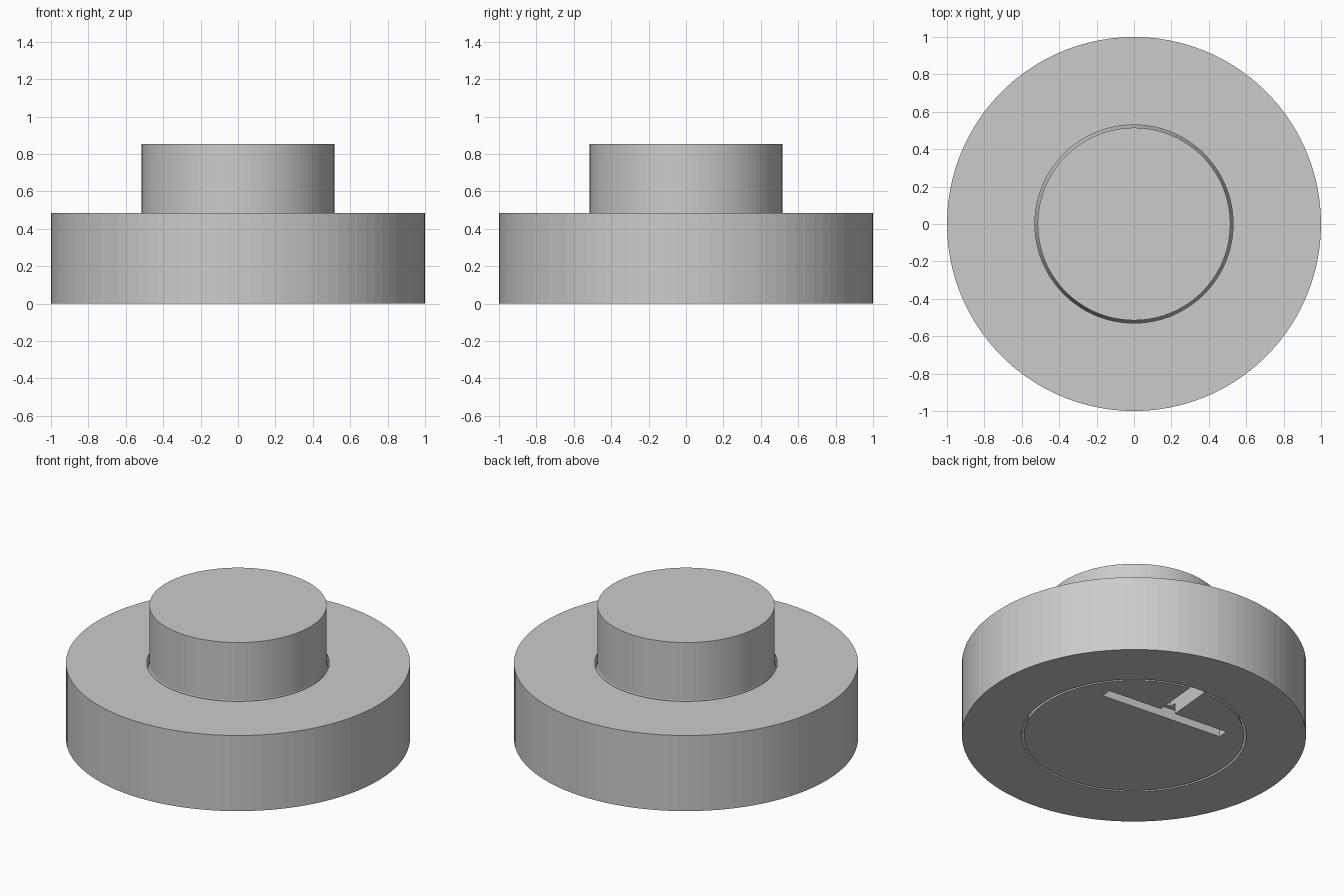
import bpy
import bmesh
from math import cos, sin, pi, radians
from mathutils import Matrix

SIDES = 100
TILT = radians(-5)

if "Cube" in bpy.data.objects:
    bpy.data.objects.remove(bpy.data.objects["Cube"])

grey = bpy.data.materials.new("light grey")
grey.use_nodes = True
colour = (0.6, 0.6, 0.6, 1)
grey.diffuse_color = colour
grey.node_tree.nodes["Principled BSDF"].inputs["Base Color"].default_value = colour


def add_object(name, bm):
    bmesh.ops.recalc_face_normals(bm, faces=bm.faces)
    mesh = bpy.data.meshes.new(name)
    bm.to_mesh(mesh)
    bm.free()
    mesh.materials.append(grey)
    obj = bpy.data.objects.new(name, mesh)
    bpy.context.collection.objects.link(obj)
    return obj


def lathe(name, profile, closed):
    """Turn a radius/height profile; an open profile is capped at both ends."""
    bm = bmesh.new()
    angles = [2 * pi * i / SIDES for i in range(SIDES)]
    rings = [[bm.verts.new((r * cos(a), r * sin(a), z)) for a in angles]
             for r, z in profile]
    pairs = list(zip(rings, rings[1:]))
    if closed:
        pairs.append((rings[-1], rings[0]))
    else:
        bm.faces.new(rings[0])
        bm.faces.new(rings[-1])
    for low, high in pairs:
        for i in range(SIDES):
            j = (i + 1) % SIDES
            bm.faces.new((low[i], low[j], high[j], high[i]))
    return add_object(name, bm)


def cut_box(target, name, x_half, y_min, y_max, depth):
    """Cut a box-shaped groove up from the underside."""
    bm = bmesh.new()
    bmesh.ops.create_cube(bm, size=1)
    place = (Matrix.Rotation(TILT, 4, "Z")
             @ Matrix.Translation((0, (y_min + y_max) / 2, depth / 2 - 0.05))
             @ Matrix.Diagonal((2 * x_half, y_max - y_min, depth + 0.1, 1)))
    bmesh.ops.transform(bm, matrix=place, verts=bm.verts)
    cutter = add_object(name, bm)
    cutter.hide_render = True
    groove = target.modifiers.new(name, "BOOLEAN")
    groove.operation = "DIFFERENCE"
    groove.solver = "EXACT"
    groove.object = cutter
    bpy.context.view_layer.objects.active = target
    bpy.ops.object.modifier_apply(modifier=groove.name)
    bpy.data.objects.remove(cutter)


# Outer ring with a tapered bore
lathe("outer_ring", [(1, 0), (1, 0.485), (0.53, 0.485), (0.653, 0)], closed=True)

# Captive button: flared base and straight top
button = lathe("button", [(0.64, 0), (0.515, 0.485), (0.515, 0.855)], closed=False)

# T-shaped groove under the button
cut_box(button, "groove_bar", 0.415, 0.275, 0.342, 0.07)
cut_box(button, "groove_channel", 0.05, 0.30, 0.75, 0.12)
